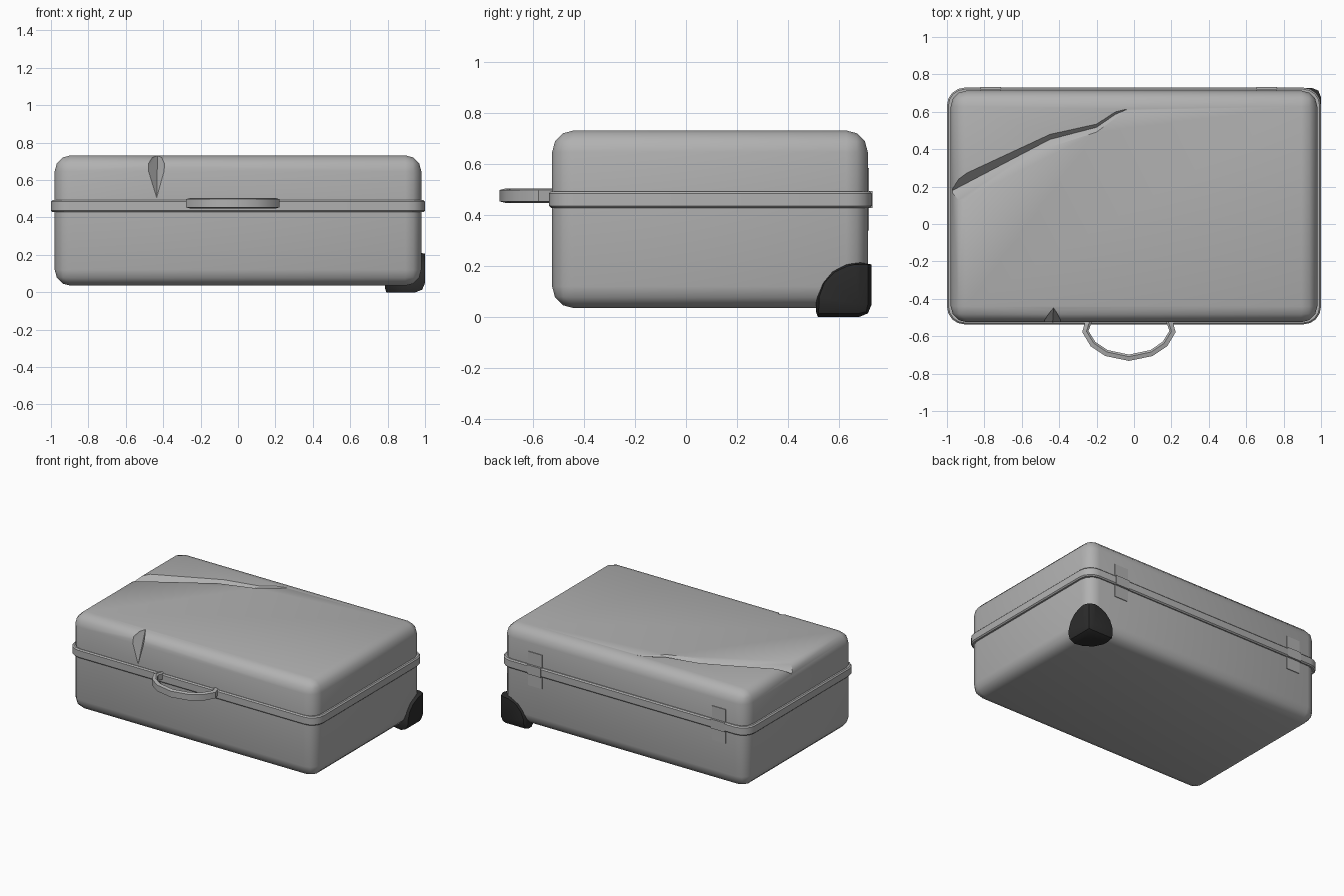
import bpy, bmesh, math
from mathutils import Vector

if "Cube" in bpy.data.objects:
    bpy.data.objects.remove(bpy.data.objects["Cube"])


def material(name, v):
    m = bpy.data.materials.new(name)
    m.diffuse_color = (v, v, v, 1)
    m.use_nodes = True
    m.node_tree.nodes["Principled BSDF"].inputs["Base Color"].default_value = m.diffuse_color
    return m


grey = material("case_grey", 0.44)
dark = material("dark_rubber", 0.025)


def to_object(bm, name):
    bmesh.ops.recalc_face_normals(bm, faces=bm.faces)
    me = bpy.data.meshes.new(name)
    bm.to_mesh(me)
    bm.free()
    me.materials.append(grey)
    ob = bpy.data.objects.new(name, me)
    bpy.context.collection.objects.link(ob)
    return ob


def activate(ob):
    bpy.ops.object.select_all(action='DESELECT')
    ob.select_set(True)
    bpy.context.view_layer.objects.active = ob


def smooth(ob, angle=38):
    activate(ob)
    bpy.ops.object.shade_smooth_by_angle(angle=math.radians(angle))


def box(name, lo, hi, radius=0, segs=3, keep=None):
    """Box between two corners; edges passing keep() are rounded."""
    lo, hi = Vector(lo), Vector(hi)
    bm = bmesh.new()
    bmesh.ops.create_cube(bm, size=1)
    for v in bm.verts:
        v.co = Vector([(lo[i] + hi[i]) / 2 + v.co[i] * (hi[i] - lo[i]) for i in range(3)])
    if radius:
        edges = [e for e in bm.edges if keep is None or keep(e)]
        bmesh.ops.bevel(bm, geom=edges, offset=radius, segments=segs, profile=0.5,
                        affect='EDGES', clamp_overlap=True)
    return to_object(bm, name)


def boolean(ob, cutter, op='DIFFERENCE'):
    m = ob.modifiers.new("cut", 'BOOLEAN')
    m.operation, m.object, m.solver = op, cutter, 'EXACT'
    activate(ob)
    bpy.ops.object.modifier_apply(modifier=m.name)
    bpy.data.objects.remove(cutter, do_unlink=True)


def not_seam(z):
    return lambda e: not all(abs(v.co.z - z) < 1e-4 for v in e.verts)


def loft(name, rings):
    """Closed tube through equal-length rings, capped at both ends."""
    bm = bmesh.new()
    rows = [[bm.verts.new(p) for p in r] for r in rings]
    n = len(rows[0])
    for a, b in zip(rows, rows[1:]):
        for i in range(n):
            bm.faces.new((a[i], a[(i + 1) % n], b[(i + 1) % n], b[i]))
    bm.faces.new(rows[0])
    bm.faces.new(rows[-1])
    return to_object(bm, name)


# Two halves of the case
base = box("case_base", (-0.98, -0.525, 0.035), (0.98, 0.713, 0.46), 0.085, 3, not_seam(0.46))
lid = box("case_lid", (-0.98, -0.525, 0.46), (0.98, 0.713, 0.732), 0.085, 3, not_seam(0.46))

# Long gouge across the lid: x, upper y, lower y, depth
stations = [(-1.02, 0.215, 0.06, 0.055), (-0.45, 0.48, 0.41, 0.032),
            (-0.2, 0.535, 0.49, 0.022), (-0.1, 0.6, 0.565, 0.012), (-0.04, 0.615, 0.605, 0.002)]
rings = []
for x, up, low, d in stations:
    mid = low + (up - low) * 0.6
    rings.append([(x, up, 0.733), (x, up, 0.8), (x, low, 0.8), (x, low, 0.733), (x, mid, 0.732 - d)])
boolean(lid, loft("gouge_cutter", rings))

# Dent in the front upper edge of the lid
bm = bmesh.new()
for p in [(-0.435, -0.527, 0.5), (-0.487, -0.53, 0.66), (-0.388, -0.53, 0.66),
          (-0.47, -0.49, 0.76), (-0.395, -0.49, 0.76), (-0.43, -0.445, 0.74),
          (-0.43, -0.48, 0.675), (-0.435, -0.57, 0.5), (-0.49, -0.57, 0.67),
          (-0.385, -0.57, 0.67), (-0.43, -0.57, 0.76)]:
    bm.verts.new(p)
bmesh.ops.convex_hull(bm, input=bm.verts)
boolean(lid, to_object(bm, "dent_cutter"))
smooth(base)
smooth(lid)

# Rim around the seam
rim = box("seam_rim", (-1.0, -0.537, 0.428), (1.0, 0.729, 0.493), 0.095, 4,
          lambda e: abs(e.verts[0].co.z - e.verts[1].co.z) > 0.01)
bev = rim.modifiers.new("edge", 'BEVEL')
bev.width, bev.segments, bev.angle_limit = 0.008, 1, math.radians(50)
smooth(rim, 50)

# Carrying handle, a faceted arc with a six-sided section
path = [(0.215, -0.515), (0.233, -0.575), (0.192, -0.642), (0.12, -0.69), (0, -0.715)]
path = [Vector((x, y, 0)) for x, y in path]
path += [Vector((-p.x, p.y, 0)) for p in reversed(path[:-1])]
rings = []
for i, p in enumerate(path):
    t = (path[min(i + 1, len(path) - 1)] - path[max(i - 1, 0)]).normalized()
    side = Vector((t.y, -t.x, 0))
    rings.append([p + side * s + Vector((-0.027, 0, 0.476 + h)) for s, h in
                  [(0.017, -0.02), (0.017, 0.02), (0.006, 0.028),
                   (-0.017, 0.022), (-0.017, -0.022), (0.006, -0.028)]])
smooth(loft("carry_handle", rings), 30)

# Back hinges: flat plate with a strap over the rim
for name, x in (("hinge_left", -0.765), ("hinge_right", 0.71)):
    box(name + "_plate", (x - 0.055, 0.69, 0.34), (x + 0.055, 0.718, 0.585))
    box(name + "_strap", (x - 0.055, 0.69, 0.427), (x + 0.055, 0.732, 0.494))

# Rubber cap on the back right lower corner: rounded box corner cut by a ball
cap = box("corner_cap", (0.6, 0.3, 0), (1.0, 0.728, 0.4), 0.05, 2,
          lambda e: sum(v.co.x > 0.9 and v.co.y > 0.6 for v in e.verts) == 2
          or sum(v.co.x > 0.9 and v.co.z < 0.1 for v in e.verts) == 2
          or sum(v.co.y > 0.6 and v.co.z < 0.1 for v in e.verts) == 2)
bm = bmesh.new()
bmesh.ops.create_uvsphere(bm, u_segments=14, v_segments=9, radius=0.166)
for v in bm.verts:
    v.co += Vector((0.945, 0.673, 0.05))
boolean(cap, to_object(bm, "cap_cutter"), 'INTERSECT')
cap.data.materials.clear()
cap.data.materials.append(dark)
smooth(cap)
